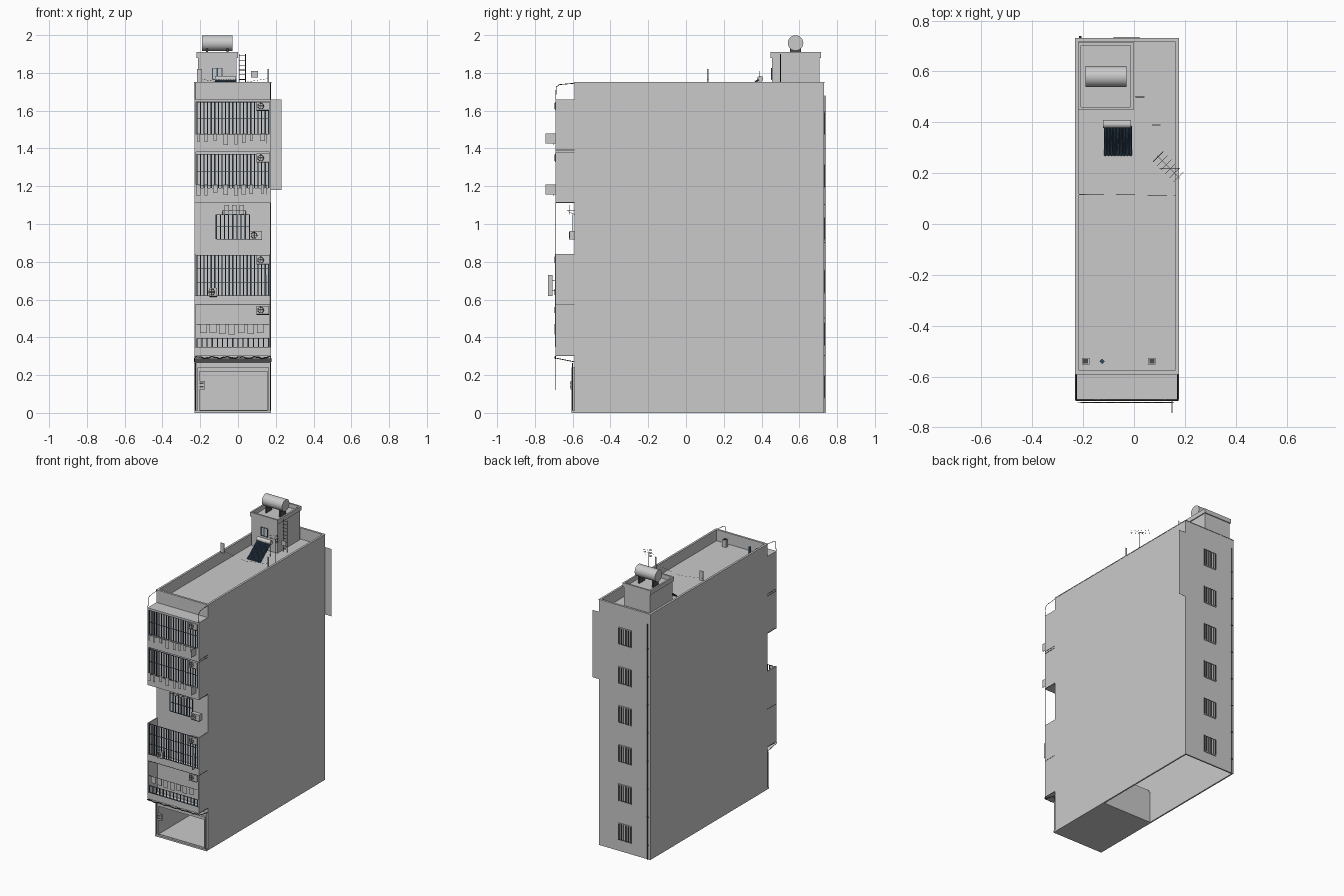
import bpy, math, random
from mathutils import Vector

random.seed(4)
old = bpy.data.objects.get("Cube")
if old:
    bpy.data.objects.remove(old)


def material(name, r, g, b):
    m = bpy.data.materials.new(name)
    m.use_nodes = True
    m.diffuse_color = (r, g, b, 1)
    m.node_tree.nodes["Principled BSDF"].inputs["Base Color"].default_value = (r, g, b, 1)
    return m


GREY = material("concrete grey", .59, .59, .59)
BLUE = material("dark blue metal", .04, .075, .12)
DARK = material("dark iron", .07, .07, .07)


def finish(name, verts, faces, mat):
    me = bpy.data.meshes.new(name)
    me.from_pydata(verts, [], faces)
    me.materials.append(mat)
    ob = bpy.data.objects.new(name, me)
    bpy.context.collection.objects.link(ob)


def boxes(name, items, mat=GREY):
    """One object from boxes given as (x0, x1, y0, y1, z0, z1)."""
    verts, faces = [], []
    for x0, x1, y0, y1, z0, z1 in items:
        n = len(verts)
        verts += [(x, y, z) for x in (x0, x1) for y in (y0, y1) for z in (z0, z1)]
        for f in ((0, 1, 3, 2), (4, 6, 7, 5), (0, 4, 5, 1), (2, 3, 7, 6), (0, 2, 6, 4), (1, 5, 7, 3)):
            faces.append([n + i for i in f])
    finish(name, verts, faces, mat)


def rods(name, paths, r=.002, mat=DARK):
    """Thin tubes along point lists."""
    cu = bpy.data.curves.new(name, "CURVE")
    cu.dimensions = "3D"
    cu.bevel_depth, cu.bevel_resolution = r, 0
    cu.use_fill_caps = True
    for pts in paths:
        s = cu.splines.new("POLY")
        s.points.add(len(pts) - 1)
        for p, q in zip(s.points, pts):
            p.co = (*q, 1)
    cu.materials.append(mat)
    ob = bpy.data.objects.new(name, cu)
    bpy.context.collection.objects.link(ob)


def drum(name, x0, x1, y, z, r):
    bpy.ops.mesh.primitive_cylinder_add(vertices=24, radius=r, depth=x1 - x0,
                                        location=((x0 + x1) / 2, y, z), rotation=(0, math.pi / 2, 0))
    ob = bpy.context.object
    ob.name = name
    ob.data.materials.append(GREY)
    bpy.ops.object.shade_smooth_by_angle()


def ring(x0, x1, y0, y1, z0, z1, t):
    """Four walls around a rectangle."""
    return [(x0, x0 + t, y0, y1, z0, z1), (x1 - t, x1, y0, y1, z0, z1),
            (x0 + t, x1 - t, y0, y0 + t, z0, z1), (x0 + t, x1 - t, y1 - t, y1, z0, z1)]


L, R, F, B, TOP, OUT = -.23, .175, -.59, .73, 1.75, -.69

# Main shell, open underneath, with the shop opening in front
boxes("side_walls", [(L, L + .01, F, B, 0, TOP), (R - .01, R, F, B, 0, TOP)])
boxes("back_wall", [(L + .01, R - .01, B - .01, B, 0, TOP)])
boxes("front_wall", [(L + .01, R - .01, F, F + .01, .225, TOP),
                     (L + .01, -.21, F, F + .01, 0, .225), (.16, R - .01, F, F + .01, 0, .225)])
boxes("roof_floor", [(L + .01, R - .01, F + .01, B - .01, 1.66, 1.67)])
boxes("parapet_coping", ring(L - .002, R + .002, F - .002, B + .002, TOP - .003, TOP + .001, .015))
boxes("shop_room", [(L + .01, R - .01, F, -.1, 0, .015), (-.21, .16, F, -.1, .225, .235),
                    (-.21, .16, -.11, -.1, .015, .225), (-.22, -.21, F, -.1, .015, .225),
                    (.16, .165, F, -.1, .015, .225)])
boxes("shop_frame", [(-.215, -.205, -.605, F, 0, .24), (.155, .165, -.605, F, 0, .24),
                     (-.205, .155, -.605, F, .22, .24), (L, R, -.605, F, 0, .012)])
boxes("shop_meter_box", [(-.21, -.175, -.612, -.6, .125, .17)])
boxes("meter_dials", [(-.205, -.182, -.614, -.612, z, z + .008) for z in (.135, .152)], DARK)
rods("shop_side_pipes", [[(x, -.6, 0), (x, -.6, .265)] for x in (L + .004, R - .004)], .0025)

# Balcony stacks
slabs, sides, fronts = [], [], []
for lo, mid, hi in ((.30, .57, .84), (1.11, 1.38, 1.66)):
    slabs += [(L, R, OUT, F, lo, lo + .012), (L, R, OUT, F, mid, mid + .012)]
    sides += [(L, L + .008, OUT, F, lo, hi), (R - .008, R, OUT, F, lo, hi)]
slabs += [(L, R, OUT, F, 1.648, 1.66)]
for z0, z1 in ((.3, .345), (.57, .62), (1.11, 1.19), (1.38, 1.475)):
    fronts.append((L, R, OUT, OUT + .008, z0, z1))
boxes("balcony_slabs", slabs)
boxes("balcony_sides", sides)
boxes("balcony_fronts", fronts)
trim = [(x - .001, x + .001, OUT, F, z, z + .004) for x in (L, R) for z in (.30, .57, 1.375, 1.39, 1.112)]
boxes("slab_trim", trim + [(L, R, OUT - .001, OUT, z, z + .003) for z in (.57, .618, .345)], DARK)


# Barred screens and railings
def grille(name, x0, x1, z0, z1, y, n, rows, mat=BLUE, t=.003):
    bars = []
    for i in range(n + 1):
        x = x0 + (x1 - x0) * i / n
        bars.append((x - t, x + t, y - .002, y + .002, z0, z1))
    for i in range(rows + 1):
        z = z0 + (z1 - z0) * i / rows
        bars.append((x0, x1, y - .0015, y + .0015, z - .0016, z + .0016))
    boxes(name, bars, mat)


for name, z0, z1, n, rows in (("top_screen", 1.475, 1.645, 20, 2), ("upper_screen", 1.19, 1.37, 20, 2),
                              ("middle_screen", .62, .835, 20, 3), ("low_railing", .348, .395, 14, 1)):
    grille(name, L + .012, R - .012, z0, z1, OUT + .004, n, rows)
grille("window_cage", -.115, .06, .92, 1.05, F - .01, 8, 2)

# Cooling units with round fans
units = [(.13, OUT, z) for z in (.545, .81, 1.35, 1.625)] + [(.095, -.615, .94), (-.13, OUT, .64)]
for i, (x, y, z) in enumerate(units):
    w = .033 if x > 0 else .02
    boxes("cooling_unit_%d" % i, [(x - w, x + w, y - .003, y + .025, z - .022, z + .022)])
    circle = [(x - .01 + .016 * math.cos(a), y - .004, z + .016 * math.sin(a))
              for a in [k * math.pi / 6 for k in range(13)]]
    rods("unit_fan_%d" % i, [circle, [circle[0], circle[6]], [circle[3], circle[9]],
                             [(x - w, y - .004, z - .024), (x + w, y - .004, z - .024)]], .0016)

# Hanging laundry
cloths, racks = [], []
for z in (1.475, 1.205):
    for x in (-.21, -.17, -.12, -.065, -.01, .03, .07, .13):
        drop, w = random.uniform(.03, .06), random.uniform(.007, .014)
        cloths.append((x - w, x + w, -.703, -.701, z - drop, z + .004))
    cloths.append((.148, .151, -.743, OUT, z - .05, z + .005))
    racks.append([(L + .02, -.702, z), (R - .02, -.702, z)])
for k in range(7):
    x = -.2 + k * .05
    cloths.append((x, x + .035, OUT - .006, OUT - .004, random.uniform(.41, .425), .47))
for x in (-.06, -.02, .02):
    cloths.append((x - .012, x + .012, -.62, -.618, 1.05, 1.1))
racks += [[(L + .01, OUT - .005, .47), (R - .01, OUT - .005, .47)], [(-.08, -.62, 1.07), (.04, -.62, 1.07)]]
racks += [[(x, F, 1.07), (x, -.63, 1.07), (x, F, 1.05)] for x in (-.08, .04)]
boxes("laundry", cloths)
rods("laundry_racks", racks, .0012)
boxes("hanging_sign", [(.148, .151, -.73, -.708, .62, .73)])
rods("sign_bracket", [[(.15, OUT, z), (.15, -.71, z)] for z in (.65, .7)], .0015)

# Shop awning with a wavy hem
finish("awning", [(L, F, .268), (R, F, .268), (R, OUT, .287), (L, OUT, .287)], [(0, 1, 2, 3)], GREY)
wave = [(L + (R - L) * i / 48, OUT - .002, .293 + .004 * math.sin(i * .7) + .002 * math.sin(i * 1.9)) for i in range(49)]
rods("awning_hem", [wave], .0035)
rods("awning_arms", [[(x, F, .27), (x, OUT, .29)] for x in (L, R)], .002)
rods("hanging_cable", [[(L, OUT, .3), (L, OUT, .12)], [(.17, -.693, .35), (.17, -.693, 1.11)]], .0015)
rods("canopy_frame", [[(x, F, 1.745), (x, -.67, 1.738), (x, -.687, 1.725), (x, OUT, 1.66)] for x in (L + .003, R - .003)], .002)

# Rear windows with bars, drain pipe and side panel
for i in range(6):
    z = .14 + i * .279
    boxes("rear_window_frame_%d" % i, [(-.08, .02, B, B + .005, z - .065, z - .06),
                                       (-.08, .02, B, B + .005, z + .055, z + .06)])
    grille("rear_bars_%d" % i, -.077, .017, z - .058, z + .056, B + .003, 5, 1, DARK, .004)
rods("drain_pipe", [[(-.212, B + .005, 0), (-.212, B + .005, 1.68)]], .003)
boxes("pipe_clips", [(-.217, -.207, B, B + .009, z / 10, z / 10 + .006) for z in range(1, 17, 2)], DARK)
finish("side_panel", [(R, B - .003, 1.18), (.23, B - .003, 1.18), (.23, B - .003, 1.66), (R, B - .003, 1.66)],
       [(0, 1, 2, 3)], GREY)

# Stair tower, tank and ladder
x0, x1, y0, y1 = -.213, -.008, .455, .708
boxes("tower", ring(x0, x1, y0, y1, 1.67, 1.88, .01) + [(x0 + .01, x1 - .01, y0 + .01, y1 - .01, 1.87, 1.88)])
boxes("tower_coping", ring(x0 - .007, x1 + .007, y0 - .007, y1 + .007, 1.88, 1.91, .012))
grille("tower_window", -.135, -.085, 1.765, 1.825, y0 - .003, 2, 1, BLUE)
drum("water_tank", -.19, -.03, .58, 1.958, .041)
boxes("tank_stand", [(x, x + .01, .55, .61, 1.88, 1.93) for x in (-.17, -.06)], DARK)
rails = [[(x, .5, 1.67), (x, .5, 1.9)] for x in (.006, .04)]
rungs = [[(.006, .5, 1.69 + k * .025), (.04, .5, 1.69 + k * .025)] for k in range(9)]
rods("tower_ladder", rails + rungs, .0018)

# Solar heater
slope = [Vector((0, .27, 1.675)), Vector((0, .385, 1.765))]
rods("solar_tubes", [[slope[0] + Vector((-.113 + k * .0125, 0, 0)), slope[1] + Vector((-.113 + k * .0125, 0, 0))]
                     for k in range(9)], .005, BLUE)
finish("solar_backing", [slope[i] + Vector((x, 0, -.004)) for i, x in ((0, -.118), (0, -.014), (1, -.014), (1, -.118))],
       [(0, 1, 2, 3)], BLUE)
drum("heater_drum", -.122, -.012, .393, 1.768, .016)
rods("heater_legs", [[(x, .39, 1.67), (x, .39, 1.76)] for x in (-.115, -.02)])

# Aerial, washing line and small roof fittings
parts = [[(.14, .22, 1.67), (.14, .22, 1.9)], [(.1, .22, 1.897), (.18, .22, 1.897)],
         [(.09, .27, 1.897), (.18, .18, 1.897)]]
for k in range(6):
    c = Vector((.095 + k * .016, .265 - k * .016, 1.897))
    d = Vector((.02, .02, 0))
    parts.append([c - d, c + d])
rods("roof_aerial", parts, .0008)
rods("washing_line", [[(-.215, .118, 1.77), (-.03, .115, 1.74), (.16, .112, 1.77)]], .0006)
boxes("line_posts", [(-.217, -.19, .115, .118, 1.75, 1.82), (.155, .165, .11, .113, 1.67, 1.82)])
boxes("roof_vents", [(x - .015, x + .015, -.553, -.527, 1.67, 1.72) for x in (-.19, .07)])
boxes("vent_caps", [(x - .01, x + .01, -.548, -.532, 1.72, 1.724) for x in (-.19, .07)], DARK)
boxes("line_box", [(.07, .105, .388, .391, 1.775, 1.81)])
rods("roof_stub", [[(-.125, -.54, 1.67), (-.125, -.54, 1.72)]], .01, BLUE)
